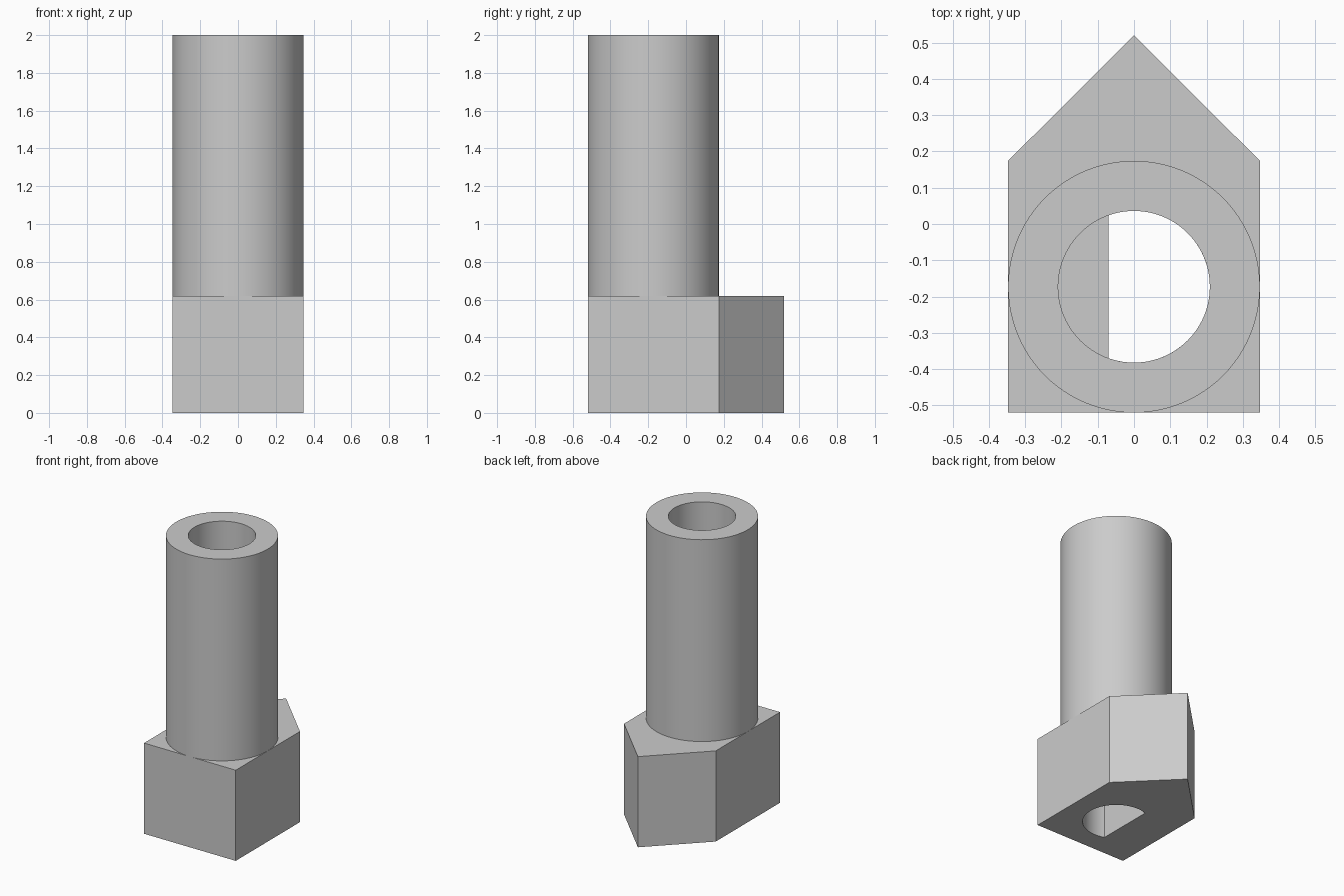
import bpy, bmesh, math

if "Cube" in bpy.data.objects:
    bpy.data.objects.remove(bpy.data.objects["Cube"])

R, BORE, CY = 0.347, 0.209, -0.173   # tube radius, bore radius, tube centre y
BASE_H, TOP = 0.62, 2.0
FLAT_X = -0.07                       # flat side of the D-shaped hole
SEGS = 96

grey = bpy.data.materials.new("light grey")
grey.diffuse_color = (0.6, 0.6, 0.6, 1)
grey.use_nodes = True
grey.node_tree.nodes["Principled BSDF"].inputs["Base Color"].default_value = grey.diffuse_color


def arc(radius, start, end, count):
    return [(radius * math.cos(start + (end - start) * i / count),
             CY + radius * math.sin(start + (end - start) * i / count))
            for i in range(count + 1)]


def extrude_ring(name, outer, inner, z0, z1):
    """Fill between two outlines and extrude into a holed solid."""
    bm = bmesh.new()
    edges = []
    for loop in (outer, inner):
        vs = [bm.verts.new((x, y, z0)) for x, y in loop]
        edges += [bm.edges.new((vs[i], vs[(i + 1) % len(vs)])) for i in range(len(vs))]
    bmesh.ops.triangle_fill(bm, use_beauty=True, use_dissolve=False, edges=edges)
    ext = bmesh.ops.extrude_face_region(bm, geom=bm.faces[:], use_keep_orig=True)
    for g in ext["geom"]:
        if isinstance(g, bmesh.types.BMVert):
            g.co.z = z1
    bmesh.ops.recalc_face_normals(bm, faces=bm.faces[:])
    me = bpy.data.meshes.new(name)
    bm.to_mesh(me)
    bm.free()
    me.materials.append(grey)
    ob = bpy.data.objects.new(name, me)
    bpy.context.collection.objects.link(ob)
    bpy.ops.object.select_all(action='DESELECT')
    ob.select_set(True)
    bpy.context.view_layer.objects.active = ob
    bpy.ops.object.shade_smooth_by_angle(angle=math.radians(30))
    return ob


# Pointed block with a D-shaped hole
outline = [(-R, -0.52), (R, -0.52), (R, 0.174), (0, 0.52), (-R, 0.174)]
a = math.acos(FLAT_X / BORE)
extrude_ring("pointed_base", outline, arc(BORE, -a, a, 64), 0, BASE_H)

# Round tube standing on the block
tau = 2 * math.pi
extrude_ring("tube", arc(R, 0, tau, SEGS)[:-1], arc(BORE, 0, tau, SEGS)[:-1], BASE_H, TOP)
